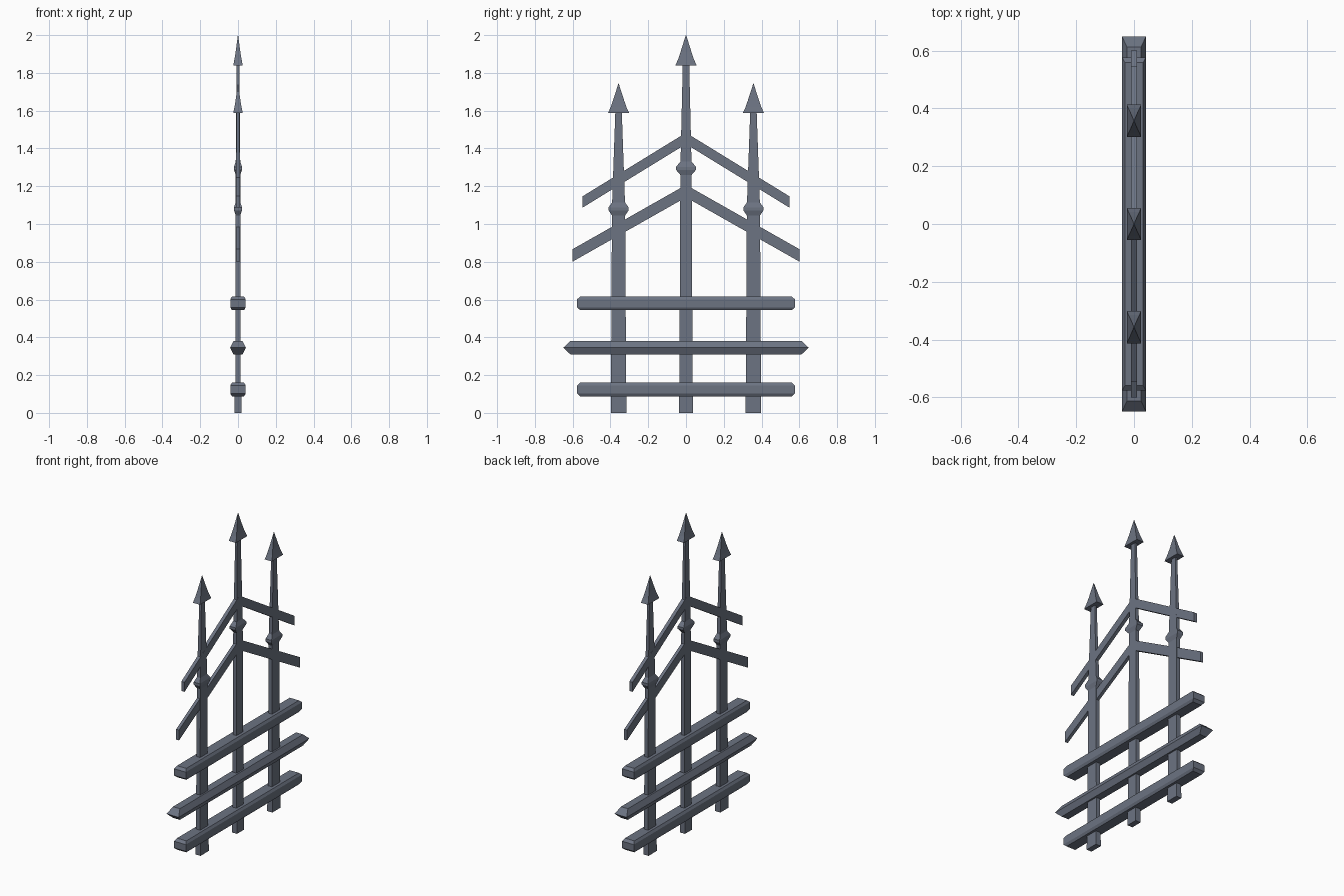
import bpy

if "Cube" in bpy.data.objects:
    bpy.data.objects.remove(bpy.data.objects["Cube"])

iron = bpy.data.materials.new("dark slate iron")
iron.diffuse_color = (0.15, 0.172, 0.222, 1)
iron.use_nodes = True
iron.node_tree.nodes["Principled BSDF"].inputs["Base Color"].default_value = iron.diffuse_color


def make(name, verts, faces):
    me = bpy.data.meshes.new(name)
    me.from_pydata(verts, [], faces)
    me.materials.append(iron)
    ob = bpy.data.objects.new(name, me)
    bpy.context.collection.objects.link(ob)
    return ob


def stack(name, rings, y=0.0):
    """Stack of rectangular sections: (z, half x, half y)."""
    verts, faces = [], []
    for z, hx, hy in rings:
        verts += [(-hx, y - hy, z), (hx, y - hy, z), (hx, y + hy, z), (-hx, y + hy, z)]
    for r in range(len(rings) - 1):
        for i in range(4):
            a, b = r * 4 + i, r * 4 + (i + 1) % 4
            faces.append((a, b, b + 4, a + 4))
    n = len(verts)
    faces += [(3, 2, 1, 0), (n - 4, n - 3, n - 2, n - 1)]
    return make(name, verts, faces)


def post(name, y, w, collar, spear, tip):
    # shaft with flared collar and slim taper
    stack(name + "_shaft", [
        (0, 0.018, w), (0.12, 0.017, w), (0.16, 0.0145, w - 0.001),
        (collar - 0.035, 0.012, w - 0.006), (collar - 0.008, 0.021, 0.053),
        (collar + 0.008, 0.021, 0.053), (collar + 0.035, 0.012, w - 0.007),
        (spear + 0.01, 0.007, 0.017)], y)
    # concave spear head
    h = tip - spear
    stack(name + "_spear", [
        (spear, 0.025, 0.056), (spear + 0.2 * h, 0.019, 0.042),
        (spear + 0.42 * h, 0.013, 0.030), (tip, 0.0006, 0.001)], y)


post("center_post", 0, 0.036, 1.295, 1.84, 2.0)
for side, s in (("left", -1), ("right", 1)):
    post(side + "_post", s * 0.357, 0.041, 1.08, 1.587, 1.743)

# chamfered flat rails
for name, z in (("bottom_rail", 0.124), ("top_rail", 0.58)):
    stack(name, [(z - 0.036, 0.032, 0.56), (z - 0.021, 0.041, 0.577),
                 (z + 0.021, 0.041, 0.577), (z + 0.036, 0.032, 0.56)])

# wedge edged middle rail
stack("middle_rail", [(0.31, 0.024, 0.612), (0.345, 0.042, 0.65), (0.38, 0.024, 0.612)])


# sloping braces, one pair per height
def brace(name, s, end, z0, z1, h, hx):
    verts = []
    for y, z in ((0, z0), (s * end, z1)):
        verts += [(-hx, y, z - h), (hx, y, z - h), (hx, y, z), (-hx, y, z)]
    faces = [(0, 1, 5, 4), (1, 2, 6, 5), (2, 3, 7, 6), (3, 0, 4, 7), (3, 2, 1, 0), (4, 5, 6, 7)]
    if s > 0:
        faces = [f[::-1] for f in faces]
    ob = make(name, verts, faces)
    # consistent outward normals
    import bmesh
    bm = bmesh.new()
    bm.from_mesh(ob.data)
    bmesh.ops.recalc_face_normals(bm, faces=bm.faces)
    bm.to_mesh(ob.data)
    bm.free()


for side, s in (("left", -1), ("right", 1)):
    brace(side + "_upper_brace", s, 0.547, 1.483, 1.147, 0.06, 0.011)
    brace(side + "_lower_brace", s, 0.60, 1.207, 0.867, 0.066, 0.010)
